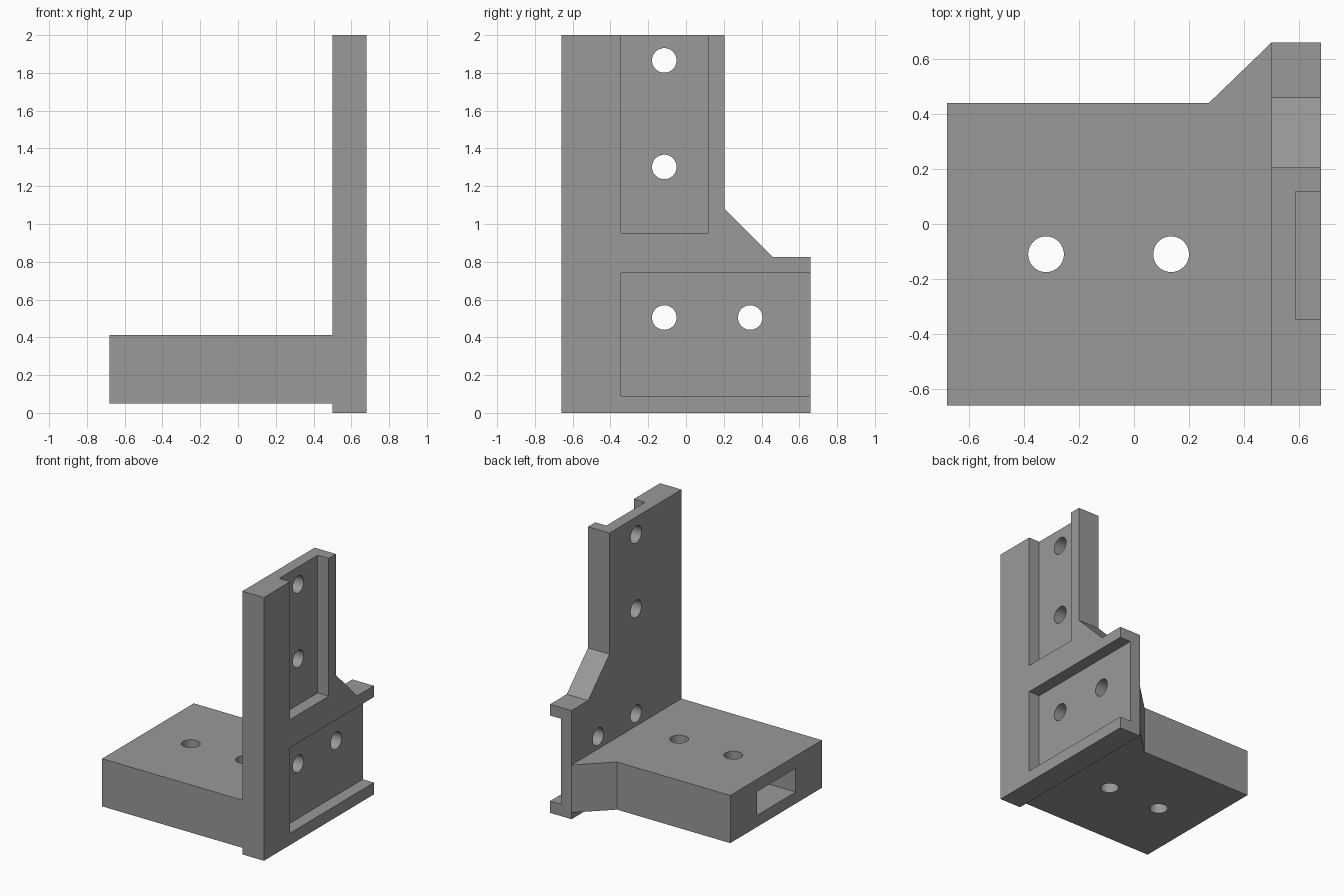
import bpy, bmesh, math
from mathutils import Vector

if "Cube" in bpy.data.objects:
    bpy.data.objects.remove(bpy.data.objects["Cube"])

grey = bpy.data.materials.new("plain_grey")
grey.diffuse_color = (0.32, 0.32, 0.32, 1)
grey.use_nodes = True
grey.node_tree.nodes["Principled BSDF"].inputs["Base Color"].default_value = grey.diffuse_color


def finish(name, bm):
    bmesh.ops.recalc_face_normals(bm, faces=bm.faces)
    me = bpy.data.meshes.new(name)
    bm.to_mesh(me)
    bm.free()
    me.materials.append(grey)
    ob = bpy.data.objects.new(name, me)
    bpy.context.collection.objects.link(ob)
    return ob


def prism(name, points, offset):
    """Extrude a closed outline along the offset vector."""
    bm = bmesh.new()
    face = bm.faces.new([bm.verts.new(p) for p in points])
    new = bmesh.ops.extrude_face_region(bm, geom=[face])["geom"]
    bmesh.ops.translate(bm, vec=Vector(offset),
                        verts=[v for v in new if isinstance(v, bmesh.types.BMVert)])
    return finish(name, bm)


def box(name, x, y, z):
    return prism(name, [(x[0], y[0], z[0]), (x[1], y[0], z[0]),
                        (x[1], y[1], z[0]), (x[0], y[1], z[0])], (0, 0, z[1] - z[0]))


def drill(name, centre, axis, length, radius=0.065, sides=48):
    """Round cutter running along x or z."""
    pts = []
    for i in range(sides):
        a = 2 * math.pi * i / sides
        u, v = radius * math.cos(a), radius * math.sin(a)
        pts.append(Vector(centre) + Vector((0, u, v) if axis == "x" else (u, v, 0)))
    return prism(name, pts, (length, 0, 0) if axis == "x" else (0, 0, length))


def boolean(target, tool, operation):
    mod = target.modifiers.new(tool.name, "BOOLEAN")
    mod.object, mod.operation, mod.solver = tool, operation, "EXACT"
    bpy.context.view_layer.objects.active = target
    bpy.ops.object.modifier_apply(modifier=mod.name)
    bpy.data.objects.remove(tool)


# Upright plate with its stepped, sloping rear edge
plate_outline = [(-.66, 0), (.66, 0), (.66, .825), (.46, .825),
                 (.205, 1.08), (.205, 2), (-.66, 2)]
bracket = prism("angle_bracket", [(.5, y, z) for y, z in plate_outline], (.18, 0, 0))

# Horizontal base block with rear corner gusset
base_outline = [(-.68, -.66), (.5, -.66), (.5, .66), (.272, .44), (-.68, .44)]
base = prism("base_block", [(x, y, .05) for x, y in base_outline], (0, 0, .362))
boolean(bracket, base, "UNION")

# Shallow channels in the plate and the long slot inside the base
boolean(bracket, box("upper_channel", (.587, .8), (-.345, .118), (.953, 2.1)), "DIFFERENCE")
boolean(bracket, box("lower_channel", (.587, .8), (-.345, .8), (.09, .74)), "DIFFERENCE")
boolean(bracket, box("base_slot", (-.8, .49), (-.345, .118), (.138, .318)), "DIFFERENCE")

# Screw holes through the plate and the base
for i, (y, z) in enumerate([(-.115, 1.866), (-.115, 1.302), (-.115, .505), (.34, .505)]):
    boolean(bracket, drill(f"plate_hole_{i}", (.4, y, z), "x", .4), "DIFFERENCE")
for i, x in enumerate([-.32, .135]):
    boolean(bracket, drill(f"base_hole_{i}", (x, -.11, -.1), "z", .7), "DIFFERENCE")

# Smooth hole walls, crisp edges elsewhere
bpy.context.view_layer.objects.active = bracket
bracket.select_set(True)
bpy.ops.object.shade_smooth_by_angle(angle=math.radians(30))
